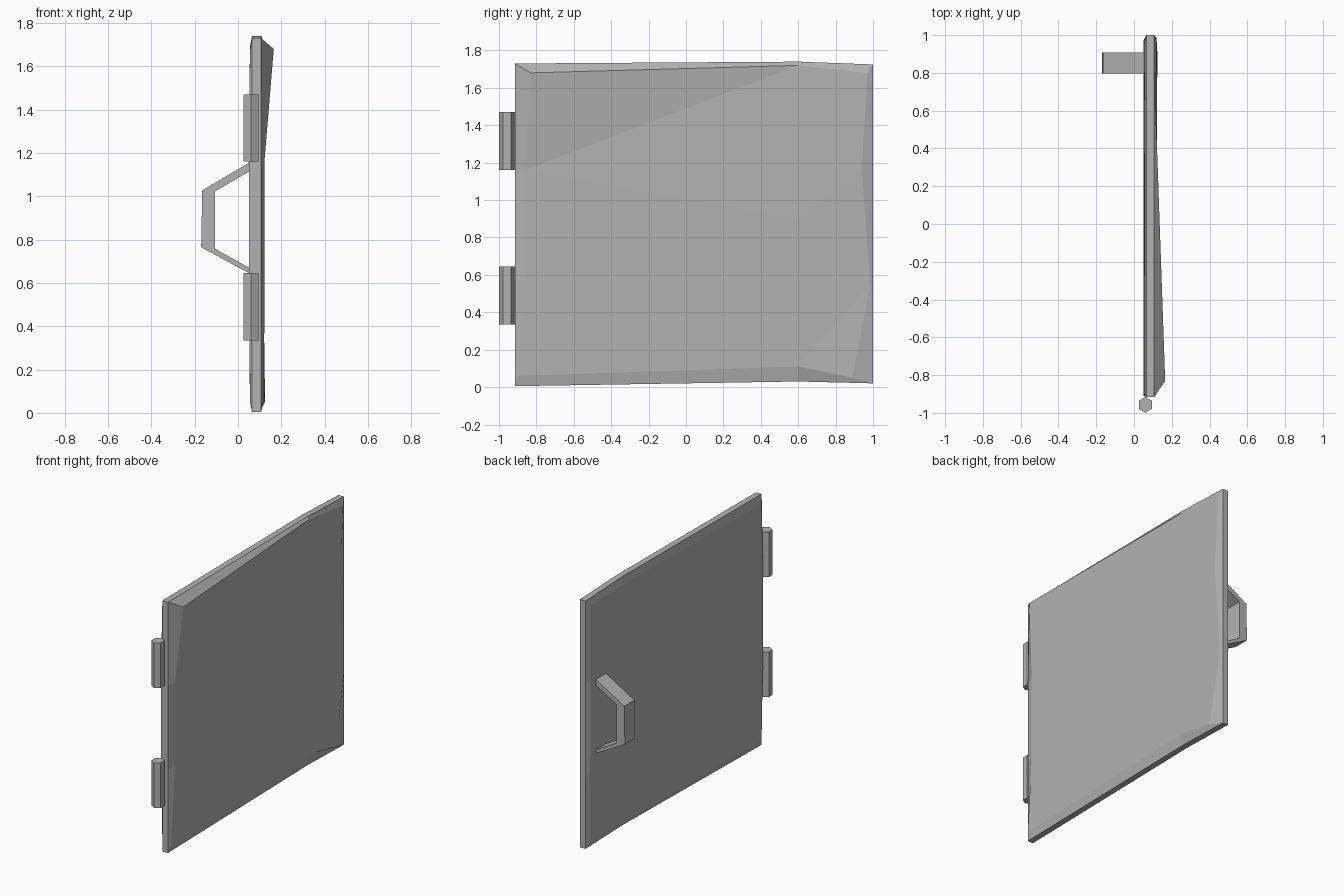
import bpy
import bmesh
from math import cos, sin, pi

cube = bpy.data.objects.get("Cube")
if cube:
    bpy.data.objects.remove(cube, do_unlink=True)

# One plain metal colour
metal = bpy.data.materials.new("grey_metal")
metal.use_nodes = True
grey = (0.45, 0.45, 0.45, 1)
metal.diffuse_color = grey
metal.node_tree.nodes["Principled BSDF"].inputs["Base Color"].default_value = grey


def finish(bm, name):
    bmesh.ops.recalc_face_normals(bm, faces=bm.faces)
    mesh = bpy.data.meshes.new(name)
    bm.to_mesh(mesh)
    bm.free()
    mesh.materials.append(metal)
    part = bpy.data.objects.new(name, mesh)
    bpy.context.collection.objects.link(part)
    return part


def bridge(bm, first, second):
    """Join two closed loops of equal length with quads."""
    count = len(first)
    for i in range(count):
        j = (i + 1) % count
        bm.faces.new((first[i], first[j], second[j], second[i]))


def prism(name, loop_a, loop_b):
    bm = bmesh.new()
    a = [bm.verts.new(p) for p in loop_a]
    b = [bm.verts.new(p) for p in loop_b]
    bridge(bm, a, b)
    bm.faces.new(a)
    bm.faces.new(b)
    return finish(bm, name)


def border(grid):
    """Outer loop of a grid of rows, anticlockwise from the low corner."""
    return (grid[0] + [row[-1] for row in grid[1:-1]]
            + grid[-1][::-1] + [row[0] for row in grid[-2:0:-1]])


def fill(bm, grid):
    faces = []
    for low, high in zip(grid, grid[1:]):
        for i in range(len(low) - 1):
            faces.append(bm.faces.new((low[i], low[i + 1], high[i + 1], high[i])))
    bmesh.ops.triangulate(bm, faces=faces)


# Battered panel: each row holds (x, y, z) corners of the dented outer face
outer_face = [
    [(.12, -.9, .06), (.12, .6, .11), (.125, .89, .05)],
    [(.122, -.86, .58), (.12, .6, .62), (.118, .985, .55)],
    [(.122, -.86, 1.16), (.122, .6, .9), (.122, .94, 1.16)],
    [(.165, -.83, 1.68), (.115, .6, 1.72), (.12, .97, 1.68)],
]
inner_face = [
    [(.055, -.9, .05), (.055, .6, .06), (.055, .96, .06)],
    [(.052, -.91, .58), (.05, .6, .6), (.05, .97, .55)],
    [(.05, -.91, 1.16), (.05, .6, 1.1), (.05, .965, 1.16)],
    [(.055, -.9, 1.67), (.055, .6, 1.69), (.055, .96, 1.68)],
]
# Rim outline as (y, z), in the same order as the face borders
outline = [(-.915, .005), (.6, .03), (1, .02), (1, .5), (1, 1.16),
           (1, 1.725), (.6, 1.74), (-.915, 1.73), (-.915, 1.16), (-.915, .58)]

bm = bmesh.new()
outer = [[bm.verts.new(p) for p in row] for row in outer_face]
inner = [[bm.verts.new(p) for p in row] for row in inner_face]
rim_outer = [bm.verts.new((.107, y, z)) for y, z in outline]
rim_inner = [bm.verts.new((.065, y, z)) for y, z in outline]
for a, b in ((border(outer), rim_outer), (rim_outer, rim_inner),
             (rim_inner, border(inner))):
    bridge(bm, a, b)
fill(bm, outer)
fill(bm, inner)
finish(bm, "door_panel")

# Six-sided hinge barrels
for name, low, high in (("lower_hinge", .335, .645), ("upper_hinge", 1.16, 1.47)):
    loops = [[(.06 + .04 * sin(i * pi / 3), -.957 + .042 * cos(i * pi / 3), z)
              for i in range(6)] for z in (low, high)]
    prism(name, *loops)

# Bent pull handle: outer and inner (x, z) paths swept across its width
path_out = [(.06, 1.16), (-.165, 1.027), (-.17, .765), (.06, .64)]
path_in = [(.06, 1.12), (-.107, 1.022), (-.107, .758), (.06, .665)]
bm = bmesh.new()
sections = []
for (xo, zo), (xi, zi) in zip(path_out, path_in):
    corners = ((xo, .797, zo), (xo, .907, zo), (xi, .907, zi), (xi, .797, zi))
    sections.append([bm.verts.new(p) for p in corners])
for a, b in zip(sections, sections[1:]):
    bridge(bm, a, b)
bm.faces.new(sections[0])
bm.faces.new(sections[-1])
finish(bm, "pull_handle")
